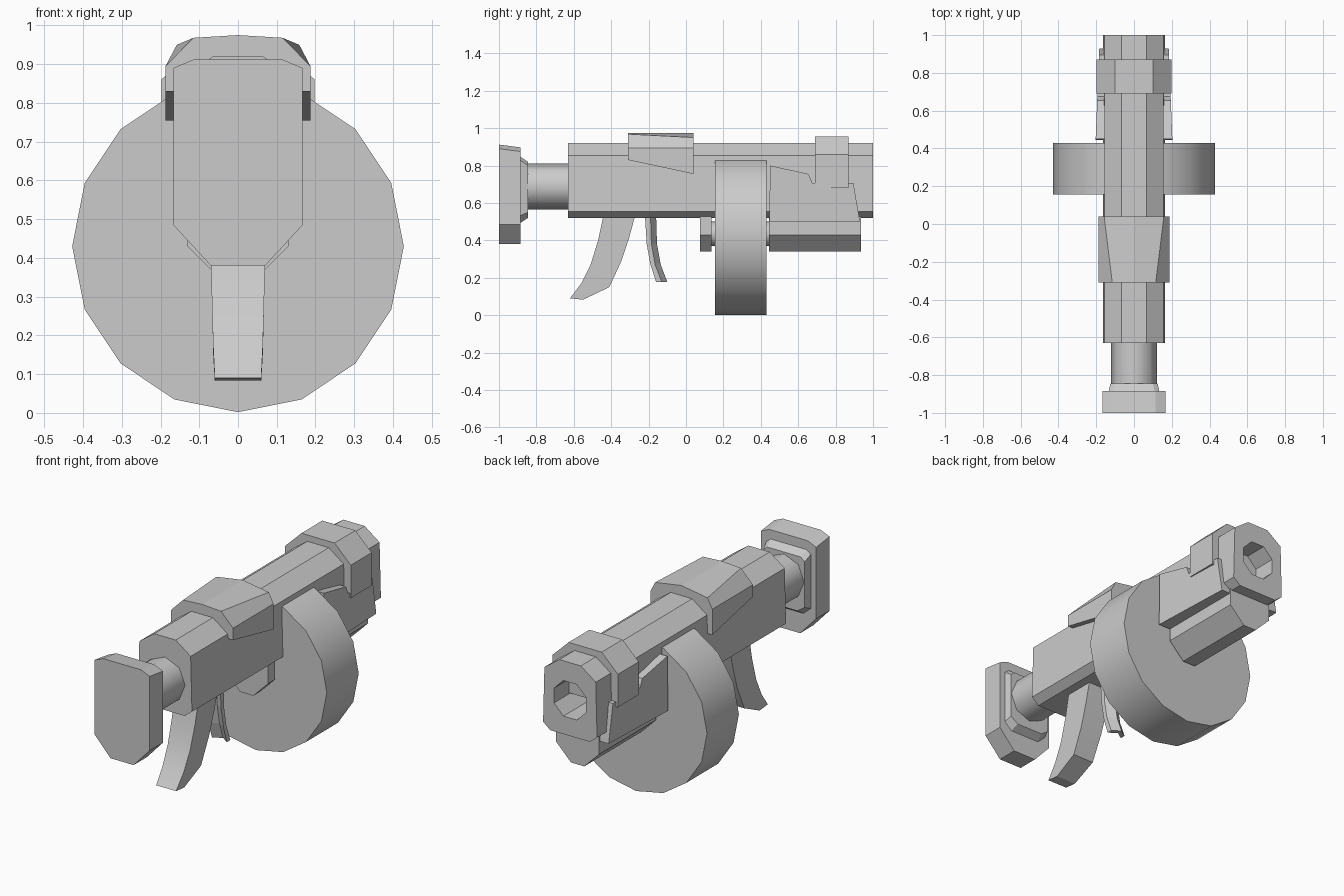
import bpy, bmesh, math

if "Cube" in bpy.data.objects:
    bpy.data.objects.remove(bpy.data.objects["Cube"])


def loft(name, rings, smooth=None):
    """Skin a list of equal-length point rings and cap both ends."""
    bm = bmesh.new()
    vs = [[bm.verts.new(p) for p in r] for r in rings]
    n = len(rings[0])
    for a, b in zip(vs, vs[1:]):
        for i in range(n):
            j = (i + 1) % n
            bm.faces.new((a[i], a[j], b[j], b[i]))
    bm.faces.new(vs[0])
    bm.faces.new(vs[-1][::-1])
    bmesh.ops.recalc_face_normals(bm, faces=bm.faces)
    me = bpy.data.meshes.new(name)
    bm.to_mesh(me)
    bm.free()
    ob = bpy.data.objects.new(name, me)
    bpy.context.collection.objects.link(ob)
    if smooth:
        bpy.ops.object.select_all(action='DESELECT')
        ob.select_set(True)
        bpy.context.view_layer.objects.active = ob
        bpy.ops.object.shade_smooth_by_angle(angle=math.radians(smooth))
    return ob


def sym(half, y):
    """Mirror a right-hand (x, z) half profile, listed top to bottom, at depth y."""
    return [(x, y, z) for x, z in half] + [(-x, y, z) for x, z in reversed(half)]


def circle(r, z, n, y, turn=0.0):
    return [(r * math.sin(2 * math.pi * (i + turn) / n), y,
             z + r * math.cos(2 * math.pi * (i + turn) / n)) for i in range(n)]


def extrude(name, half, y0, y1):
    return loft(name, [sym(half, y0), sym(half, y1)])


def cylinder(name, r, z, n, y0, y1, smooth):
    return loft(name, [circle(r, z, n, y0), circle(r, z, n, y1)], smooth)


# Eight-sided body with the bore sunk into its muzzle end
body = [(0.065, 0.92), (0.155, 0.855), (0.163, 0.555), (0.12, 0.52)]
loft("body", [sym(body, -0.63), sym(body, 1.0),
              circle(0.105, 0.715, 8, 1.0, 0.5), circle(0.105, 0.715, 8, 0.7, 0.5)])

# Stock tube, butt plate and its stepped collar
cylinder("stock_tube", 0.122, 0.688, 8, -0.9, -0.6, 50)
loft("butt_plate", [
    sym([(0.115, 0.912), (0.167, 0.89), (0.167, 0.485), (0.07, 0.38)], -1.0),
    sym([(0.115, 0.897), (0.167, 0.875), (0.167, 0.485), (0.07, 0.38)], -0.885)])
loft("butt_collar", [
    sym([(0.11, 0.85), (0.135, 0.83), (0.135, 0.53), (0.09, 0.49)], -0.89),
    sym([(0.10, 0.82), (0.125, 0.80), (0.125, 0.55), (0.08, 0.52)], -0.845)])

# Top cover, deeper and broader toward the muzzle
loft("top_cover", [
    sym([(0.0, 0.975), (0.115, 0.968), (0.187, 0.895), (0.187, 0.83)], -0.31)[1:-1]
    + [(0, -0.31, 0.975)],
    sym([(0.0, 0.975), (0.158, 0.95), (0.187, 0.895), (0.187, 0.755)], 0.04)[1:-1]
    + [(0, 0.04, 0.975)]])

# Clamp band near the muzzle
extrude("front_band", [(0.1, 0.955), (0.198, 0.86), (0.198, 0.68)], 0.69, 0.87)

# Side panels
panel = [(0.445, 0.50), (0.45, 0.80), (0.655, 0.755), (0.675, 0.707),
         (0.895, 0.707), (0.93, 0.50)]
for side, label in ((1, "right"), (-1, "left")):
    loft("side_panel_" + label, [
        [(side * 0.13, y, z) for y, z in panel],
        [(side * (0.203 - 0.04 * (y - 0.45)), y, z) for y, z in panel]])

# Drum magazine with its axle and the blocks that hold it
cylinder("drum", 0.428, 0.43, 16, 0.155, 0.43, 30)
cylinder("drum_axle", 0.065, 0.435, 12, 0.1, 0.47, 40)
block = [(0.13, 0.54), (0.13, 0.43), (0.04, 0.34)]
extrude("rear_block", block, 0.075, 0.135)
extrude("under_barrel", block, 0.445, 0.935)

# Grip: sections of (rear y, rear z, front y, front z, half width)
grip = [(-0.44, 0.54, -0.27, 0.54, 0.072), (-0.47, 0.40, -0.305, 0.41, 0.07),
        (-0.51, 0.27, -0.345, 0.29, 0.067), (-0.56, 0.17, -0.41, 0.15, 0.064),
        (-0.62, 0.09, -0.55, 0.083, 0.06)]
loft("grip", [[(-w, a, za), (w, a, za), (w, b, zb), (-w, b, zb)]
              for a, za, b, zb, w in grip], 30)

# Trigger: a curved blade with a chevron cross-section
trigger = [(-0.22, -0.16, 0.54), (-0.21, -0.155, 0.38),
           (-0.19, -0.135, 0.27), (-0.16, -0.10, 0.178)]
loft("trigger", [[(-0.045, a, z), (0, a + 0.03, z), (0.045, a, z),
                  (0.045, b - 0.03, z), (0, b, z), (-0.045, b - 0.03, z)]
                 for a, b, z in trigger])
